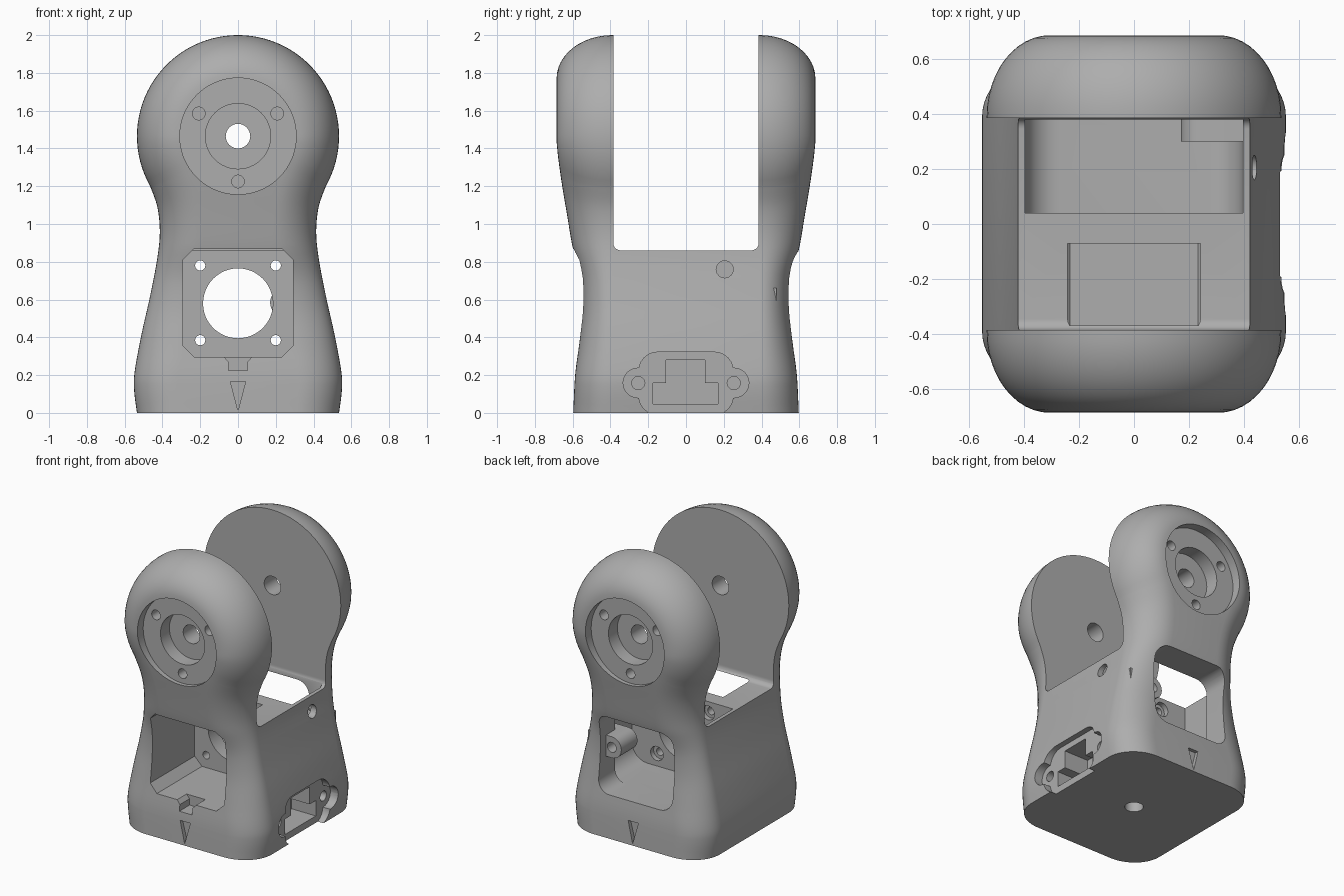
import bpy, bmesh, math

cube = bpy.data.objects.get("Cube")
if cube:
    bpy.data.objects.remove(cube)

grey = bpy.data.materials.new("plain_grey")
grey.use_nodes = True
COLOUR = (0.42, 0.42, 0.42, 1)
grey.diffuse_color = COLOUR
grey.node_tree.nodes["Principled BSDF"].inputs["Base Color"].default_value = COLOUR

GAP = 0.385      # half width of the slot between the arms
DECK = 0.86      # height of the deck in the slot
HUB = 1.465      # height of the pivot
HEAD = 0.535     # radius of the arm head
ROUND = 0.23     # sideways size of the rounded edge


def make_object(name, bm):
    bmesh.ops.recalc_face_normals(bm, faces=bm.faces)
    mesh = bpy.data.meshes.new(name)
    bm.to_mesh(mesh)
    bm.free()
    mesh.materials.append(grey)
    ob = bpy.data.objects.new(name, mesh)
    bpy.context.collection.objects.link(ob)
    return ob


def prism(name, pts, axis, a, b):
    """Extrude a 2D outline along an axis from a to b."""
    place = {"x": lambda u, v, t: (t, u, v),
             "y": lambda u, v, t: (u, t, v),
             "z": lambda u, v, t: (u, v, t)}[axis]
    bm = bmesh.new()
    ends = [[bm.verts.new(place(u, v, t)) for u, v in pts] for t in (a, b)]
    n = len(pts)
    for ring in ends:
        bm.faces.new(ring)
    for i in range(n):
        j = (i + 1) % n
        bm.faces.new((ends[0][i], ends[0][j], ends[1][j], ends[1][i]))
    return make_object(name, bm)


def circle(u, v, r, n=48):
    return [(u + r * math.cos(math.tau * i / n), v + r * math.sin(math.tau * i / n))
            for i in range(n)]


def box(u0, u1, v0, v1, r=0.0, seg=6):
    """Rectangle outline with corners cut (seg=1) or rounded."""
    if r == 0:
        return [(u0, v0), (u1, v0), (u1, v1), (u0, v1)]
    pts = []
    corners = [(u1 - r, v1 - r), (u0 + r, v1 - r), (u0 + r, v0 + r), (u1 - r, v0 + r)]
    for q, (cu, cv) in enumerate(corners):
        for i in range(seg + 1):
            a = math.pi / 2 * (q + i / seg)
            pts.append((cu + r * math.cos(a), cv + r * math.sin(a)))
    return pts


def smooth_path(pts, steps=5):
    """Catmull-Rom curve through the points."""
    ext = [pts[0]] + pts + [pts[-1]]
    out = []
    for p0, p1, p2, p3 in zip(ext, ext[1:], ext[2:], ext[3:]):
        for s in range(steps):
            t = s / steps
            out.append(tuple(0.5 * (2 * b + (c - a) * t + (2 * a - 5 * b + 4 * c - d) * t * t
                                    + (3 * b - a - 3 * c + d) * t ** 3)
                             for a, b, c, d in zip(p0, p1, p2, p3)))
    return out + [pts[-1]]


def carve(target, cutters, operation="DIFFERENCE"):
    for cutter in cutters:
        mod = target.modifiers.new("carve", "BOOLEAN")
        mod.operation, mod.solver, mod.object = operation, "EXACT", cutter
        bpy.context.view_layer.objects.active = target
        bpy.ops.object.modifier_apply(modifier=mod.name)
        bpy.data.objects.remove(cutter)


# Side outline: flared foot, narrow waist, round head
outline = smooth_path([(0.535, 0), (0.55, 0.12), (0.547, 0.22), (0.51, 0.42), (0.465, 0.62),
                       (0.427, 0.82), (0.414, 0.96), (0.427, 1.09), (0.465, 1.2)])
start = math.atan2(outline[-1][1] - HUB, outline[-1][0])
for i in range(1, 33):
    a = start + (math.pi / 2 - start) * i / 32
    outline.append((HEAD * math.cos(a), HUB + HEAD * math.sin(a)))

# Depth of the front and back at each height
depth_curve = smooth_path([(0, 0.597), (0.2, 0.587), (0.36, 0.566), (0.54, 0.548), (0.7, 0.554),
                           (0.8, 0.578), (0.88, 0.601), (1.05, 0.63), (1.25, 0.663),
                           (1.42, 0.684), (1.55, 0.685), (2.1, 0.685)])


def depth(z):
    for (z0, d0), (z1, d1) in zip(depth_curve, depth_curve[1:]):
        if z <= z1:
            return d0 + (d1 - d0) * (z - z0) / (z1 - z0)
    return depth_curve[-1][1]


# Inward normals of the outline
normals = []
for i in range(len(outline)):
    p, q = outline[max(i - 1, 0)], outline[min(i + 1, len(outline) - 1)]
    tx, tz = q[0] - p[0], q[1] - p[1]
    length = math.hypot(tx, tz)
    normals.append((-tz / length, tx / length))
normals[0], normals[-1] = (-1, 0), (0, -1)

# Body: rings of the outline, inset towards the front and back
STEPS = 12
angles = [math.pi / 2 * i / STEPS for i in range(STEPS + 1)]
layers = [(-1, a) for a in reversed(angles)] + [(1, a) for a in angles]
bm = bmesh.new()
rings = []
for side, a in layers:
    inset = ROUND * (1 - math.cos(a))
    pair = ([], [])
    for (x, z), (nx, nz) in zip(outline, normals):
        px, pz = x + nx * inset, z + nz * inset
        y = side * (GAP + 0.005 + (depth(pz) - GAP - 0.005) * math.sin(a))
        pair[0].append(bm.verts.new((px, y, pz)))
        pair[1].append(bm.verts.new((-px, y, pz)))
    rings.append(pair)
count = len(outline)
for k in range(len(rings) - 1):
    near, far = rings[k], rings[k + 1]
    for s in (0, 1):
        for i in range(count - 1):
            bm.faces.new((near[s][i], near[s][i + 1], far[s][i + 1], far[s][i]))
    bm.faces.new((near[0][0], near[1][0], far[1][0], far[0][0]))
for right, left in (rings[0], rings[-1]):
    for i in range(count - 1):
        bm.faces.new((right[i], right[i + 1], left[i + 1], left[i]))
bmesh.ops.remove_doubles(bm, verts=bm.verts, dist=0.0005)
body = make_object("forked_body", bm)

# Slot between the arms, front motor pocket, rear cavity and its window
cuts = [
    prism("slot", box(-GAP, GAP, DECK, 2.5, 0.04), "x", -1, 1),
    prism("front_pocket", box(-0.29, 0.29, 0.297, 0.868, 0.057, 1), "y", -0.9, -0.07),
    prism("rear_cavity", box(-0.395, 0.395, 0.297, 1.2, 0.12), "y", 0.04, 0.38),
    prism("rear_window", box(-0.29, 0.29, 0.297, 0.855, 0.09), "y", 0.3, 0.9),
    prism("motor_bore", circle(0, 0.58, 0.185), "y", -0.2, 0.2),
    prism("cable_notch", [(-0.085, 0.31), (-0.05, 0.27), (-0.05, 0.225),
                          (0.05, 0.225), (0.05, 0.27), (0.085, 0.31)], "y", -0.8, -0.47),
    prism("side_hole", circle(0.205, 0.76, 0.045, 24), "x", 0.3, 0.7),
    prism("base_hole", circle(0, 0, 0.06, 24), "z", -0.1, 0.15),
]
for x in (-0.2, 0.2):
    for z in (0.385, 0.78):
        cuts.append(prism("motor_screw", circle(x, z, 0.027, 20), "y", -0.2, 0.1))
        cuts.append(prism("motor_counterbore", circle(x, z, 0.05, 24), "y", 0.005, 0.1))

# Pivot bores and pointer marks on both ends
for s in (-1, 1):
    cuts.append(prism("hub_recess", circle(0, HUB, 0.308, 72), "y", s * 0.62, s * 0.9))
    cuts.append(prism("hub_bore", circle(0, HUB, 0.173), "y", s * 0.52, s * 0.9))
    cuts.append(prism("hub_hole", circle(0, HUB, 0.065, 32), "y", s * 0.3, s * 0.9))
    for deg in (30, 150, 270):
        a = math.radians(deg)
        cuts.append(prism("hub_screw", circle(0.24 * math.cos(a), HUB + 0.24 * math.sin(a),
                                              0.034, 20), "y", s * 0.5, s * 0.9))
    cuts.append(prism("pointer", [(-0.04, 0.165), (0.04, 0.165), (0, 0.012)],
                      "y", s * 0.565, s * 0.9))

# Connector port on the left side
cuts += [
    prism("port_recess", box(-0.25, 0.25, -0.01, 0.322, 0.1), "x", 0.49, 0.8),
    prism("port_ears", box(-0.333, 0.333, 0.08, 0.237, 0.078), "x", 0.49, 0.8),
    prism("port_low", box(-0.175, 0.17, 0.048, 0.157), "x", 0.3, 0.8),
    prism("port_high", box(-0.105, 0.1, 0.15, 0.28), "x", 0.3, 0.8),
]
for y in (-0.253, 0.253):
    cuts.append(prism("port_screw", circle(y, 0.158, 0.035, 20), "x", 0.36, 0.8))
carve(body, cuts)

# Screw boss inside the rear cavity
boss = prism("rear_boss", circle(0.245, 0.585, 0.075, 32), "y", 0.3, 0.48)
carve(boss, [prism("boss_web", box(0.245, 0.43, 0.51, 0.66), "y", 0.3, 0.48)], "UNION")
carve(boss, [prism("boss_hole", circle(0.245, 0.585, 0.035, 20), "y", 0.36, 0.6)])

for ob in (body, boss):
    bpy.ops.object.select_all(action="DESELECT")
    ob.select_set(True)
    bpy.context.view_layer.objects.active = ob
    bpy.ops.object.shade_smooth_by_angle(angle=math.radians(30))
